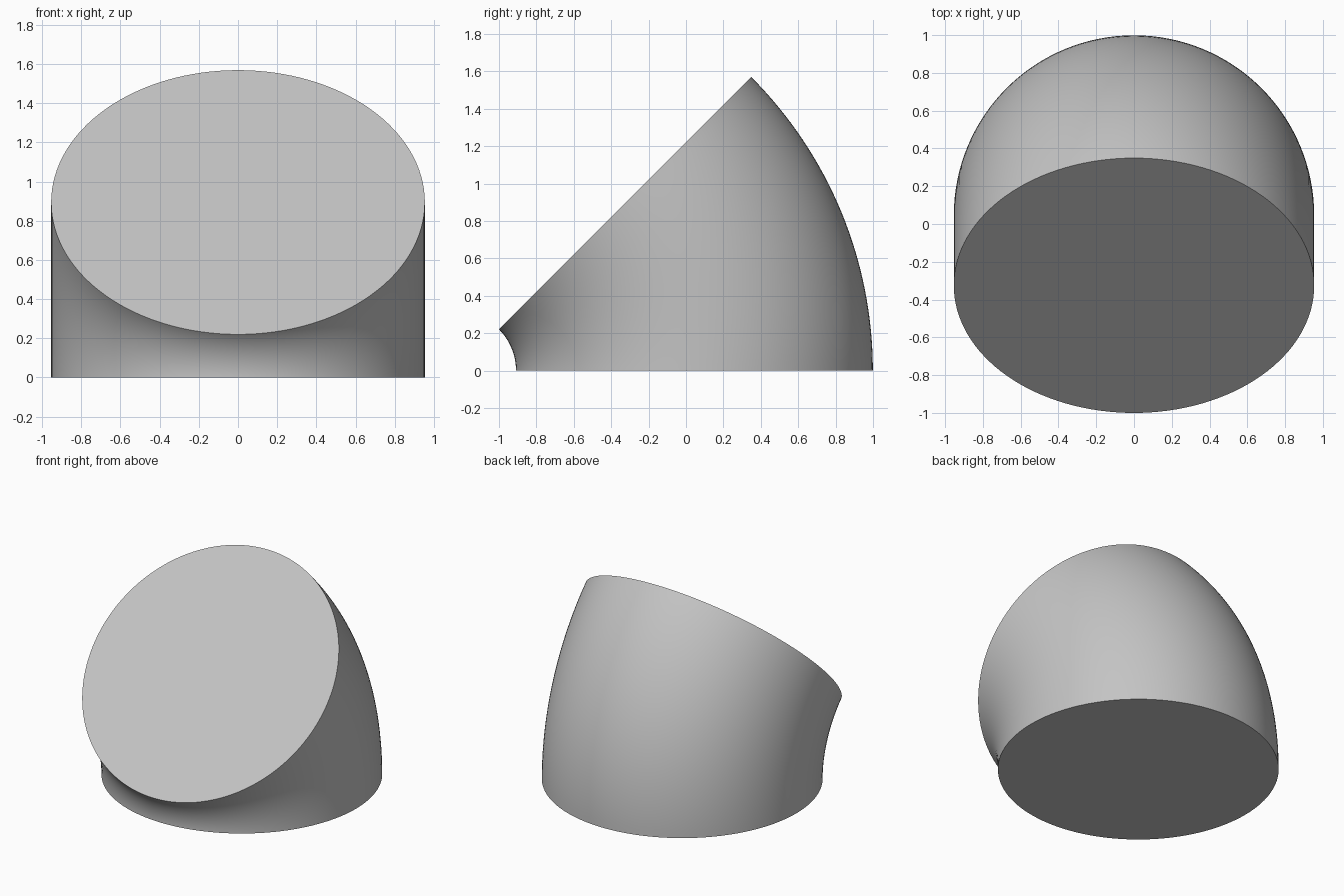
import bpy, bmesh, math

if "Cube" in bpy.data.objects:
    bpy.data.objects.remove(bpy.data.objects["Cube"])

BEND_RADIUS = 1.265    # bend axis to tube centre line
TUBE_RADIUS = 0.954
AXIS_Y = -1.22         # bend axis runs along x at this y, z = 0
ANGLE = math.radians(45)
SIDES, STEPS = 128, 32

grey = bpy.data.materials.new("light_grey")
grey.diffuse_color = (0.55, 0.55, 0.55, 1)
grey.use_nodes = True
grey.node_tree.nodes["Principled BSDF"].inputs["Base Color"].default_value = grey.diffuse_color

# Solid pipe elbow: circular rings swept around the bend axis
bm = bmesh.new()
rings = []
for i in range(STEPS + 1):
    a = ANGLE * i / STEPS
    ring = []
    for j in range(SIDES):
        t = 2 * math.pi * j / SIDES
        d = BEND_RADIUS + TUBE_RADIUS * math.sin(t)
        ring.append(bm.verts.new((TUBE_RADIUS * math.cos(t),
                                  AXIS_Y + d * math.cos(a),
                                  d * math.sin(a))))
    rings.append(ring)

for low, high in zip(rings, rings[1:]):
    for j in range(SIDES):
        k = (j + 1) % SIDES
        bm.faces.new((low[j], low[k], high[k], high[j]))

# Flat end caps
bm.faces.new(rings[0][::-1])
bm.faces.new(rings[-1])
bmesh.ops.recalc_face_normals(bm, faces=bm.faces)

mesh = bpy.data.meshes.new("pipe_elbow")
bm.to_mesh(mesh)
bm.free()
mesh.materials.append(grey)
elbow = bpy.data.objects.new("pipe_elbow", mesh)
bpy.context.collection.objects.link(elbow)

# Smooth tube wall with crisp cap edges
bpy.context.view_layer.objects.active = elbow
elbow.select_set(True)
bpy.ops.object.shade_smooth_by_angle(angle=math.radians(30))
